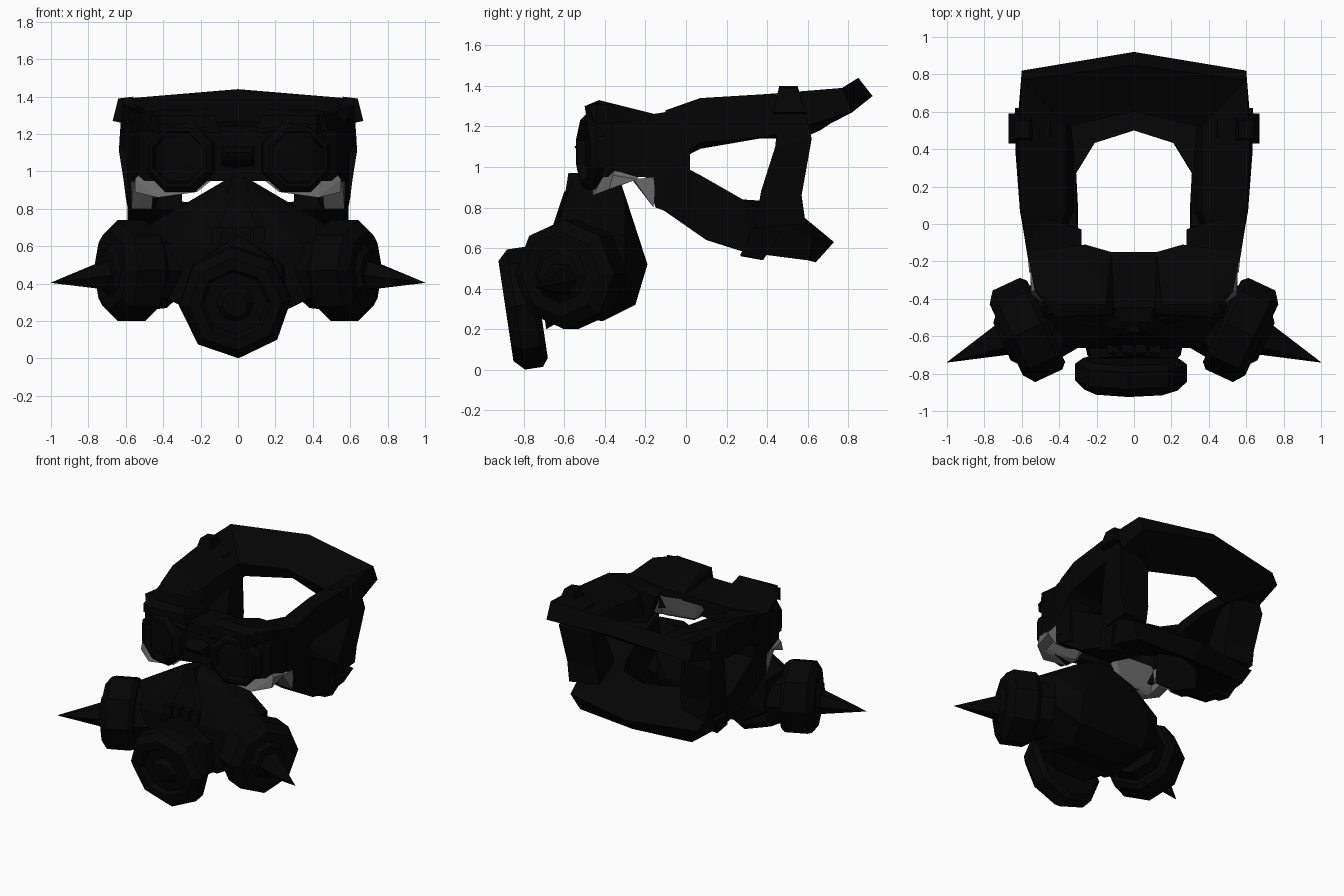
import bpy, bmesh
from math import cos, sin, pi
from mathutils import Vector

cube = bpy.data.objects.get("Cube")
if cube:
    bpy.data.objects.remove(cube, do_unlink=True)


def material(name, value):
    mat = bpy.data.materials.new(name)
    mat.use_nodes = True
    color = (value, value, value, 1)
    mat.diffuse_color = color
    shader = next(n for n in mat.node_tree.nodes if n.type == 'BSDF_PRINCIPLED')
    shader.inputs["Base Color"].default_value = color
    return mat


BLACK = material("matte black", 0.0012)
GREY = material("lining grey", 0.14)


def finish(name, bm, mat):
    bmesh.ops.recalc_face_normals(bm, faces=bm.faces[:])
    mesh = bpy.data.meshes.new(name)
    bm.to_mesh(mesh)
    bm.free()
    mesh.materials.append(mat)
    obj = bpy.data.objects.new(name, mesh)
    bpy.context.collection.objects.link(obj)
    return obj


def flip(points, side):
    return [Vector((p[0] * side, p[1], p[2])) for p in points]


def hull(name, points, mat=BLACK):
    """Faceted solid wrapped around a few corner points."""
    bm = bmesh.new()
    for p in points:
        bm.verts.new(p)
    result = bmesh.ops.convex_hull(bm, input=bm.verts[:])
    loose = {v for v in result["geom_interior"] if isinstance(v, bmesh.types.BMVert)}
    bmesh.ops.delete(bm, geom=list(loose), context='VERTS')
    return finish(name, bm, mat)


def symmetric(name, points, mat=BLACK):
    return hull(name, flip(points, 1) + flip(points, -1), mat)


def pair(name, builder, points, mat=BLACK):
    for label, side in (("left", 1), ("right", -1)):
        builder(label + "_" + name, flip(points, side), mat)


def box(low, high):
    return [(x, y, z) for x in (low[0], high[0])
            for y in (low[1], high[1]) for z in (low[2], high[2])]


def bridge(bm, rings):
    """Skin consecutive rings and close both ends."""
    count = len(rings[0])
    for a, b in zip(rings, rings[1:]):
        for i in range(count):
            j = (i + 1) % count
            bm.faces.new((a[i], a[j], b[j], b[i]))
    bm.faces.new(rings[0])
    bm.faces.new(rings[-1])


def strap(name, points, mat=BLACK):
    """Loft through four-cornered sections."""
    bm = bmesh.new()
    verts = [bm.verts.new(p) for p in points]
    bridge(bm, [verts[i:i + 4] for i in range(0, len(verts), 4)])
    return finish(name, bm, mat)


def lathe(name, base, axis, profile, sides=8, twist=0):
    """Turn (distance, radius) pairs around an axis."""
    bm = bmesh.new()
    turn = Vector(axis).to_track_quat('Z', 'Y')
    rings = []
    for dist, radius in profile:
        angles = [2 * pi * i / sides + twist for i in range(sides)]
        rings.append([bm.verts.new(Vector(base) + turn @ Vector(
            (radius * cos(a), radius * sin(a), dist))) for a in angles])
    bridge(bm, rings)
    return finish(name, bm, BLACK)


def prism(name, plan, bottom, top):
    bm = bmesh.new()
    bridge(bm, [[bm.verts.new((x, y, z)) for x, y in plan] for z in (bottom, top)])
    return finish(name, bm, BLACK)


# Respirator body, with the nose ridge, teeth and chin collar
symmetric("mask_body", [
    (0, -.56, .96), (.04, -.5, .97), (.04, -.32, .92), (.22, -.54, .83),
    (.24, -.3, .83), (.5, -.46, .7), (.46, -.3, .66), (.52, -.6, .45),
    (.45, -.3, .42), (.4, -.62, .33), (.34, -.66, .6), (.1, -.67, .62),
    (.28, -.65, .27), (.2, -.41, .24), (.28, -.25, .32), (.3, -.19, .52),
    (.25, -.27, .72)])
symmetric("nose_ridge", [
    (.03, -.58, .97), (.03, -.52, .97), (.06, -.6, .8),
    (.12, -.62, .72), (.12, -.5, .72)])
pair("nostril_ridge", hull, [
    (.03, -.6, .88), (.07, -.59, .88), (.1, -.66, .7),
    (.15, -.64, .7), (.12, -.6, .7)])
for i in range(4):
    x = (i - 1.5) * .075
    hull("tooth", box((x - .03, -.69, .63), (x + .03, -.6, .7))
         + [(x, -.7, .59), (x, -.62, .59)])
symmetric("chin_collar", [
    (0, -.7, .66), (.23, -.72, .5), (.25, -.7, .28), (.12, -.69, .2),
    (0, -.6, .66), (.27, -.55, .5), (.28, -.55, .28)])

# Front canister with a stepped ring and hub
lathe("front_canister", (-.015, -.72, .315), (0, -1, -.15),
      [(0, .26), (.03, .3), (.12, .3), (.17, .25), (.17, .19),
       (.14, .17), (.14, .1), (.17, .07), (.17, .03)], twist=.06)

# Side filters with spikes
for label, side in (("left", 1), ("right", -1)):
    axis = Vector((side * .9, -.42, 0))
    base = Vector((side * .47, -.52, .47))
    lathe(label + "_filter_neck", base - axis * .1, axis, [(0, .2), (.2, .22)])
    lathe(label + "_side_filter", base, axis,
          [(0, .24), (.03, .27), (.19, .27), (.235, .21), (.235, .14), (.26, .11)])
    root = Vector((side * .66, -.6, .45))
    spike = Vector((side, -.74, .405)) - root
    lathe(label + "_spike", root, spike, [(0, .1), (spike.length, .001)], sides=6)

# Goggle frame: hollow shell
front = [(0, -.44), (.15, -.48), (.4, -.47), (.53, -.36), (.56, -.15)]
inside = [(.5, -.15), (.47, -.34), (.38, -.4), (.12, -.4), (0, -.38)]


def mirrored_plan(outer, inner):
    left = [(-x, y) for x, y in reversed(outer[1:])]
    back = [(-x, y) for x, y in reversed(inner[:-1])]
    return left + outer + inner + back


prism("goggle_frame", mirrored_plan(front, inside), .95, 1.22)

# Roof: a hump over each eye, joined by a lower bridge
pair("goggle_roof", hull, [
    (.12, -.48, 1.3), (.15, -.43, 1.33), (.42, -.5, 1.3), (.4, -.43, 1.33),
    (.53, -.36, 1.31), (.57, -.15, 1.26), (.26, -.11, 1.24), (.12, -.15, 1.22),
    (.1, -.48, 1.18), (.42, -.48, 1.18), (.55, -.2, 1.16), (.12, -.15, 1.18),
    (.26, -.11, 1.18)])
symmetric("roof_bridge", [
    (.14, -.45, 1.24), (.14, -.15, 1.22), (0, -.18, 1.22),
    (.14, -.45, 1.17), (.14, -.15, 1.17), (0, -.18, 1.17)])
symmetric("nose_bridge", [
    (.08, -.52, 1.12), (.06, -.55, 1.1), (.08, -.52, 1.06),
    (.1, -.4, 1.14), (.1, -.4, 1.0)])

# Lenses, brow bolts and brow plates
for label, side in (("left", 1), ("right", -1)):
    lathe(label + "_lens_ring", (side * .3, -.41, 1.075), (side * .22, -1, 0),
          [(0, .2), (.07, .2), (.1, .17), (.1, .15), (.06, .14), (.07, .05)],
          twist=pi / 8)
    for x in (.26, .39):
        lathe(label + "_brow_bolt", (side * x, -.46, 1.27), (0, -1, .3),
              [(0, .035), (.03, .03)], sides=6)
pair("brow_plate", hull, [
    (.1, -.5, 1.2), (.1, -.45, 1.26), (.46, -.48, 1.3), (.46, -.43, 1.32),
    (.48, -.45, 1.22), (.2, -.44, 1.29)])

# Grey lining: a thin apron inside each goggle, and flaps below the strap roots
pair("eye_lining", hull, [
    (.12, -.42, .97), (.22, -.46, .89), (.43, -.46, .86), (.55, -.38, .89),
    (.55, -.36, .96), (.14, -.36, 1.08), (.44, -.34, 1.08), (.2, -.39, .92),
    (.43, -.4, .88)], GREY)
pair("side_lining", hull, [
    (.55, -.38, .89), (.47, -.4, .88), (.555, -.24, .94), (.48, -.24, .94),
    (.46, -.34, 1.06), (.48, -.2, 1.04), (.55, -.36, .96)], GREY)
pair("root_lining", hull, [
    (.45, -.26, .93), (.56, -.26, .94), (.57, -.16, .8), (.46, -.16, .8),
    (.57, -.15, .95), (.45, -.15, .95)], GREY)

# Side plates where both straps meet the goggles
pair("strap_root", hull, [
    (.56, -.2, .95), (.57, -.17, 1.26), (.57, -.15, .8), (.6, .02, 1.29),
    (.59, .02, .74), (.46, -.15, .8), (.46, -.2, 1.24), (.4, .02, .74),
    (.44, .02, 1.26), (.28, -.12, 1.22), (.28, -.03, 1.2), (.56, -.2, 1.2)])

# Crown strap: a funnel-like band, lower on its inner edge
pair("crown_strap", strap, [
    (.4, -.1, 1.0), (.58, -.1, 1.0), (.58, -.1, 1.28), (.42, -.1, 1.22),
    (.32, .07, 1.09), (.61, .07, 1.12), (.6, .07, 1.34), (.36, .07, 1.22),
    (.32, .36, 1.14), (.635, .4, 1.15), (.62, .4, 1.36), (.36, .34, 1.25),
    (.34, .57, 1.14), (.6, .82, 1.27), (.6, .77, 1.39), (.36, .52, 1.25),
    (0, .66, 1.18), (0, .92, 1.35), (0, .85, 1.44), (0, .6, 1.27)])

# Neck strap: sloping down and wrapping below the head
pair("neck_strap", strap, [
    (.3, -.13, .8), (.57, -.13, .8), (.57, -.1, 1.05), (.3, -.1, 1.05),
    (.3, .1, .64), (.56, .1, .64), (.58, .07, .96), (.31, .07, .96),
    (.31, .29, .58), (.54, .32, .58), (.59, .28, .84), (.31, .27, .84),
    (.2, .45, .6), (.47, .6, .54), (.53, .63, .65), (.22, .43, .83),
    (0, .5, .62), (0, .64, .53), (0, .73, .63), (0, .5, .82)])

# Upright strap between them, with clamp and buckle
pair("rear_strap", strap, [
    (.35, .34, .7), (.57, .34, .7), (.57, .59, .72), (.35, .55, .74),
    (.35, .37, .88), (.6, .37, .88), (.6, .57, .86), (.35, .57, .86),
    (.38, .44, 1.1), (.635, .44, 1.1), (.635, .62, 1.14), (.38, .6, 1.14),
    (.45, .46, 1.3), (.62, .46, 1.3), (.62, .58, 1.3), (.45, .58, 1.3)])
pair("strap_clamp", hull, [
    (.52, .43, 1.24), (.67, .43, 1.27), (.64, .46, 1.39), (.56, .46, 1.4),
    (.52, .6, 1.24), (.67, .59, 1.27), (.64, .55, 1.39), (.56, .55, 1.4)])
pair("neck_buckle", hull, [
    (.42, .27, .56), (.54, .27, .57), (.58, .33, .7), (.58, .47, .68),
    (.53, .38, .54), (.42, .38, .55), (.45, .45, .68), (.45, .33, .7)])
